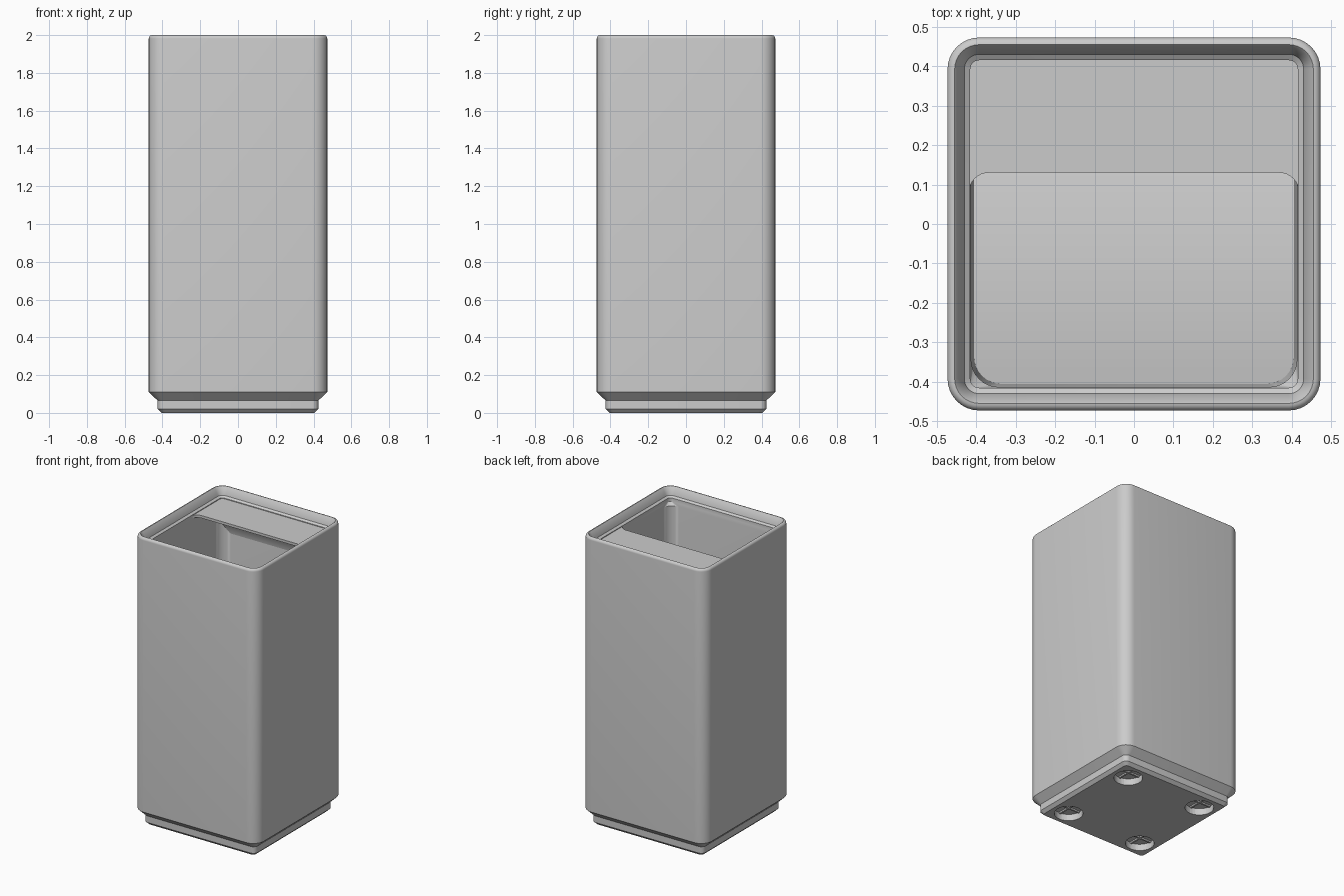
import bpy, bmesh, math

if "Cube" in bpy.data.objects:
    bpy.data.objects.remove(bpy.data.objects["Cube"], do_unlink=True)

grey = bpy.data.materials.new("plain_grey")
grey.use_nodes = True
COLOUR = (0.6, 0.6, 0.6, 1)
grey.diffuse_color = COLOUR
grey.node_tree.nodes["Principled BSDF"].inputs["Base Color"].default_value = COLOUR

HALF, CORNER = 0.4725, 0.08


def finish(name, bm, angle=35):
    """Turn a bmesh into a shaded object with the shared material."""
    bmesh.ops.recalc_face_normals(bm, faces=bm.faces)
    mesh = bpy.data.meshes.new(name)
    bm.to_mesh(mesh)
    bm.free()
    mesh.materials.append(grey)
    obj = bpy.data.objects.new(name, mesh)
    bpy.context.collection.objects.link(obj)
    smooth(obj, angle)
    return obj


def smooth(obj, angle=35):
    bpy.ops.object.select_all(action='DESELECT')
    obj.select_set(True)
    bpy.context.view_layer.objects.active = obj
    bpy.ops.object.shade_smooth_by_angle(angle=math.radians(angle))


def arc(cx, cy, r, start, end, steps=8):
    return [(cx + r * math.cos(math.radians(start + (end - start) * i / steps)),
             cy + r * math.sin(math.radians(start + (end - start) * i / steps)))
            for i in range(steps + 1)]


def rounded_square(half, r):
    c = half - r
    points = []
    for k, (sx, sy) in enumerate([(1, 1), (-1, 1), (-1, -1), (1, -1)]):
        points += arc(sx * c, sy * c, r, 90 * k, 90 * k + 90)
    return points


def loft(name, sections):
    """Skin rounded squares given as (half width, height, corner radius)."""
    bm = bmesh.new()
    rings = [[bm.verts.new((x, y, z)) for x, y in rounded_square(h, r)]
             for h, z, r in sections]
    for a, b in zip(rings, rings[1:]):
        for i in range(len(a)):
            j = (i + 1) % len(a)
            bm.faces.new((a[i], a[j], b[j], b[i]))
    bm.faces.new(rings[0])
    bm.faces.new(rings[-1])
    return finish(name, bm)


def extrude(name, points, vector):
    bm = bmesh.new()
    face = bm.faces.new([bm.verts.new(p) for p in points])
    new = bmesh.ops.extrude_face_region(bm, geom=[face])["geom"]
    bmesh.ops.translate(bm, vec=vector,
                        verts=[v for v in new if isinstance(v, bmesh.types.BMVert)])
    return finish(name, bm)


# Shell: stepped plinth, tall wall, rounded rim, sloped inner lip and cavity
outline = [(0.405, 0.0), (0.425, 0.02), (0.425, 0.065), (HALF, 0.11)]
outline += arc(HALF - 0.018, 1.982, 0.018, 0, 90, 5)
outline += [(0.45, 1.995), (0.434, 1.96), (0.43, 1.945), (0.415, 1.935)]
sections = [(h, z, max(0.022, CORNER - (HALF - h))) for h, z in outline]
sections += [(0.415, 1.91, 0.022), (0.413, 1.89, 0.07), (0.405, 0.14, 0.07)]
shell = loft("bin_shell", sections)

# Round foot recesses sunk into the underside, each with a cross rib
DEPTH, REACH, RADIUS = 0.045, 0.29, 0.09
for sx in (-1, 1):
    for sy in (-1, 1):
        x, y = sx * REACH, sy * REACH
        bpy.ops.mesh.primitive_cylinder_add(vertices=32, radius=RADIUS,
                                            depth=2 * DEPTH, location=(x, y, 0))
        cutter = bpy.context.object
        cutter.hide_render = True
        cutter.data.materials.append(grey)
        cut = shell.modifiers.new("foot_recess", 'BOOLEAN')
        cut.operation, cut.object, cut.solver = 'DIFFERENCE', cutter, 'EXACT'
        bpy.ops.object.select_all(action='DESELECT')
        bpy.context.view_layer.objects.active = shell
        bpy.ops.object.modifier_apply(modifier=cut.name)
        bpy.data.objects.remove(cutter, do_unlink=True)
        for axis in range(2):
            bm = bmesh.new()
            bmesh.ops.create_cube(bm, size=1)
            size = (0.17, 0.012) if axis == 0 else (0.012, 0.17)
            bmesh.ops.scale(bm, vec=(*size, 0.012), verts=bm.verts)
            bmesh.ops.translate(bm, vec=(x, y, DEPTH - 0.004), verts=bm.verts)
            finish("foot_rib", bm)
smooth(shell)

# Flat shelf over the back of the opening, with rounded inner corners
W, FRONT, R = 0.418, 0.13, 0.05
edge = arc(-W + R, FRONT - R, R, 180, 90) + arc(W - R, FRONT - R, R, 90, 0)
back = arc(W - 0.022, W - 0.022, 0.022, 0, 90) + arc(-W + 0.022, W - 0.022, 0.022, 90, 180)
extrude("shelf", [(x, y, 1.912) for x, y in edge + back], (0, 0, 0.018))

# Curved fillet between the shelf underside and the back wall
F = 0.26
curve = arc(W - F, 1.913 - F, F, 0, 90, 12) + [(W, 1.913)]
extrude("shelf_fillet", [(-0.414, y, z) for y, z in curve], (0.828, 0, 0))

# Gently domed cavity floor
ys = [-0.42 + 0.84 * i / 16 for i in range(17)]
dome = [(y, 0.26 - 0.3 * (y + 0.2) ** 2) for y in ys] + [(0.42, 0.13), (-0.42, 0.13)]
extrude("cavity_floor", [(-0.42, y, z) for y, z in dome], (0.84, 0, 0))
